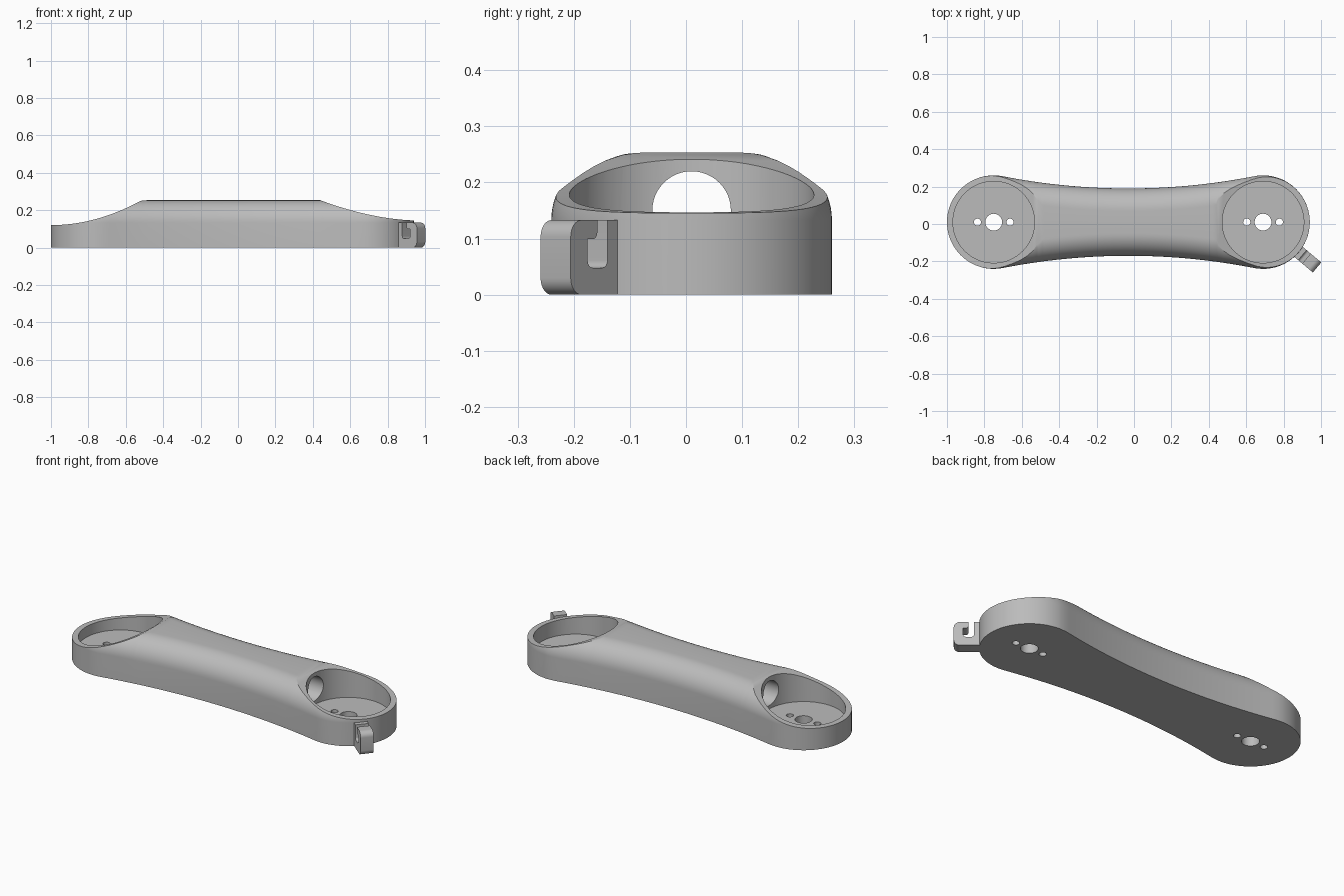
import bpy, bmesh, math

if "Cube" in bpy.data.objects:
    bpy.data.objects.remove(bpy.data.objects["Cube"])

CUPS = (-0.75, 0.69)      # cup centres along x
CY, R_OUT, R_IN = 0.01, 0.25, 0.218
TOP, WALL, FILLET = 0.253, 0.133, 0.12
FLOOR = 0.06

grey = bpy.data.materials.new("grey_plastic")
grey.diffuse_color = (0.5, 0.5, 0.5, 1)
grey.use_nodes = True
grey.node_tree.nodes["Principled BSDF"].inputs["Base Color"].default_value = grey.diffuse_color


def make_object(name, bm):
    bmesh.ops.recalc_face_normals(bm, faces=bm.faces)
    me = bpy.data.meshes.new(name)
    bm.to_mesh(me)
    bm.free()
    me.materials.append(grey)
    ob = bpy.data.objects.new(name, me)
    bpy.context.collection.objects.link(ob)
    return ob


def smooth(ob, angle):
    bpy.ops.object.select_all(action='DESELECT')
    ob.select_set(True)
    bpy.context.view_layer.objects.active = ob
    bpy.ops.object.shade_smooth_by_angle(angle=math.radians(angle))


def half_width(x):
    """Round cups joined by a slim waist arc tangent to both."""
    if -0.702 < x < 0.642:
        r = 3.49
        return 0.18 + r - math.sqrt(r * r - (x + 0.03) ** 2)
    c = CUPS[0] if x < 0 else CUPS[1]
    return math.sqrt(max(0, R_OUT ** 2 - (x - c) ** 2))


def height(x):
    """Flat middle with concave scoops down to each end."""
    if x < -0.52:
        return 0.12 + 0.13 * ((x + 1) / 0.48) ** 2
    if x < -0.49:
        return 0.25 + 0.1 * (x + 0.52)
    if x < 0.44:
        return TOP
    return 0.145 + 0.108 * ((0.96 - x) / 0.52) ** 1.8


# Arm body: cross-sections lofted along x
stations = [CUPS[0] + 0.03 * i for i in range(49)] + [-0.52, -0.49, 0.44]
for i in range(24):
    c = R_OUT * math.cos(i / 24 * math.pi / 2)
    stations += [CUPS[0] - c, CUPS[1] + c]
stations.sort()
bm = bmesh.new()
rings = []
for x in stations:
    w, h = half_width(x), height(x)
    base = min(WALL, h)
    a_max = math.asin(min(1, (h - base) / FILLET))
    half = [(w, 0)]
    for k in range(13):
        a = a_max * k / 12
        half.append((max(0, w - FILLET * (1 - math.cos(a))), base + FILLET * math.sin(a)))
    pts = half + [(-y, z) for y, z in reversed(half)]
    rings.append([bm.verts.new((x, CY + y, z)) for y, z in pts])
for a, b in zip(rings, rings[1:]):
    n = len(a)
    for i in range(n):
        j = (i + 1) % n
        bm.faces.new((a[i], a[j], b[j], b[i]))
bm.faces.new(rings[0])
bm.faces.new(rings[-1])
bmesh.ops.remove_doubles(bm, verts=bm.verts, dist=0.0003)
body = make_object("arm_body", bm)


def cylinder_cut(name, x, r, z0, z1, segs, along_x=False):
    bm = bmesh.new()
    bmesh.ops.create_cone(bm, cap_ends=True, segments=segs, radius1=r, radius2=r, depth=z1 - z0)
    ob = make_object(name, bm)
    ob.location = (x, CY, (z0 + z1) / 2)
    if along_x:
        ob.location.z = 0.15
        ob.rotation_euler.y = math.pi / 2
    ob.hide_render = True
    ob.hide_set(True)
    mod = body.modifiers.new(name, 'BOOLEAN')
    mod.operation = 'DIFFERENCE'
    mod.solver = 'EXACT'
    mod.object = ob
    return ob


# Cup pockets, screw holes and the cable tunnel
cutters = []
for c in CUPS:
    cutters.append(cylinder_cut("pocket_cutter", c, R_IN, FLOOR, 0.5, 96))
    cutters.append(cylinder_cut("shaft_hole_cutter", c, 0.045, -0.1, 0.2, 40))
    for s in (-1, 1):
        cutters.append(cylinder_cut("screw_hole_cutter", c + s * 0.087, 0.019, -0.1, 0.2, 24))
cutters.append(cylinder_cut("tunnel_cutter", -0.03, 0.07, -0.6, 0.6, 48, True))
bpy.context.view_layer.update()
graph = bpy.context.evaluated_depsgraph_get()
carved = bpy.data.meshes.new_from_object(body.evaluated_get(graph))
body.modifiers.clear()
body.data = carved
for ob in cutters:
    bpy.data.objects.remove(ob)
smooth(body, 25)


# Cable clip: hook profile in (radius, z), thickened sideways
def arc(cx, cz, r, a0, a1, n=8):
    return [(cx + r * math.cos(math.radians(a0 + (a1 - a0) * i / n)),
             cz + r * math.sin(math.radians(a0 + (a1 - a0) * i / n))) for i in range(n + 1)]


profile = [(0.238, 0)] + arc(0.347, 0.03, 0.03, -90, 0) + arc(0.347, 0.103, 0.03, 0, 90)
profile += [(0.303, 0.133)] + arc(0.316, 0.112, 0.013, 180, 270, 5)
profile += [(0.33, 0.099)] + arc(0.317, 0.061, 0.013, 0, -90, 5)
profile += arc(0.288, 0.061, 0.013, 270, 180, 5) + [(0.275, 0.133), (0.238, 0.133)]
bm = bmesh.new()
face = bm.faces.new([bm.verts.new((r, -0.035, z)) for r, z in profile])
out = bmesh.ops.extrude_face_region(bm, geom=[face])
for v in out["geom"]:
    if isinstance(v, bmesh.types.BMVert):
        v.co.y += 0.07
clip = make_object("cable_clip", bm)
clip.location = (CUPS[1], CY, 0)
clip.rotation_euler.z = math.radians(-40)
smooth(clip, 30)
